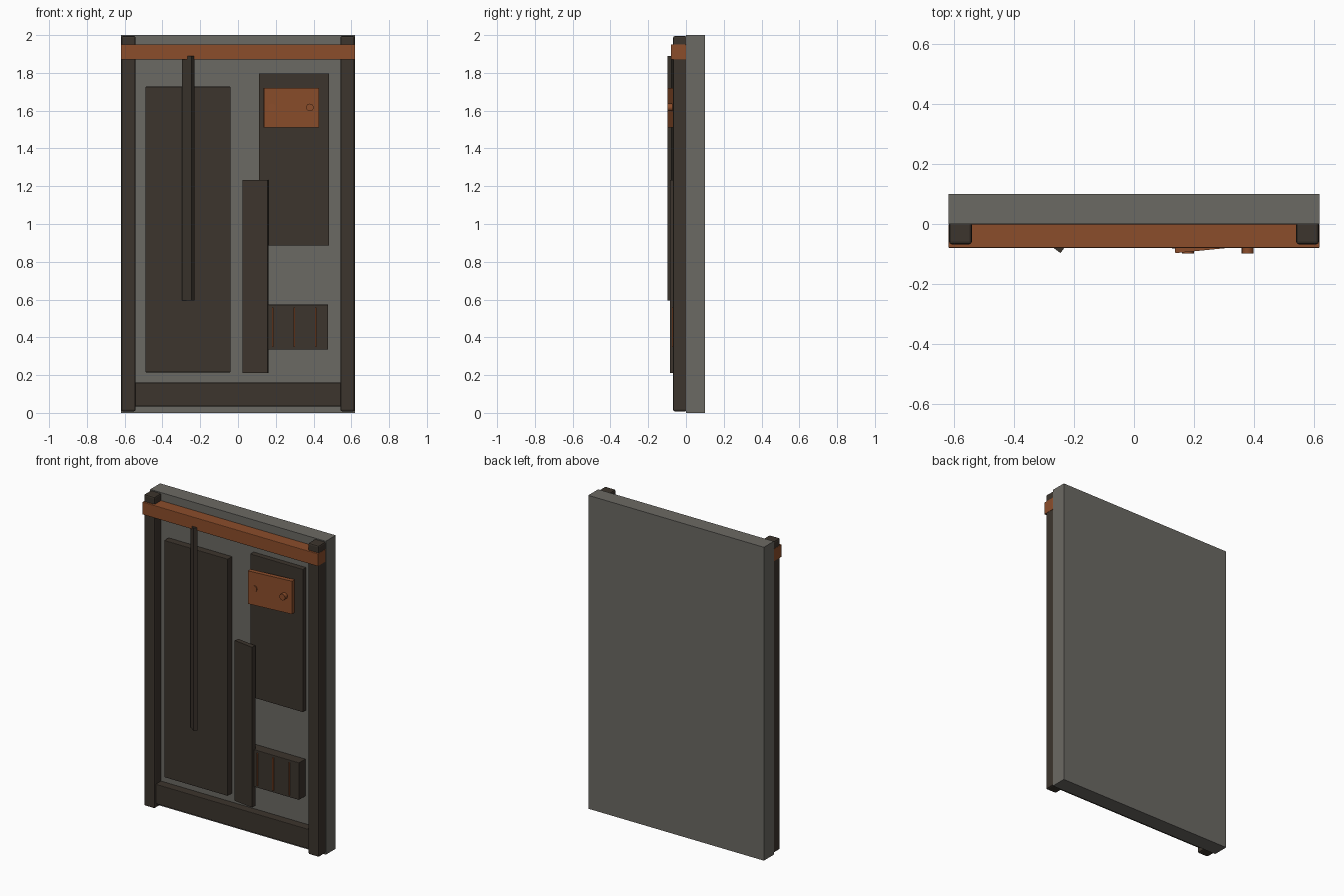
import bpy
from math import radians
from mathutils import Matrix

cube = bpy.data.objects.get("Cube")
if cube:
    bpy.data.objects.remove(cube, do_unlink=True)


def make_material(name, rgb):
    mat = bpy.data.materials.new(name)
    mat.use_nodes = True
    mat.diffuse_color = (*rgb, 1)
    mat.node_tree.nodes["Principled BSDF"].inputs["Base Color"].default_value = (*rgb, 1)
    return mat


grey = make_material("stone_grey", (0.148, 0.142, 0.126))
dark = make_material("dark_brown", (0.045, 0.035, 0.026))
rust = make_material("rust_orange", (0.26, 0.075, 0.024))


def box(name, mat, x, y, z, bevel=0.0, turn=0.0):
    """Box from axis ranges, optionally chamfered and turned about its upright axis."""
    size = [b - a for a, b in (x, y, z)]
    centre = [(a + b) / 2 for a, b in (x, y, z)]
    bpy.ops.mesh.primitive_cube_add(size=1, location=centre)
    ob = bpy.context.object
    ob.name = name
    ob.data.transform(Matrix.Diagonal((*size, 1)))
    ob.rotation_euler.z = radians(turn)
    ob.data.materials.append(mat)
    if bevel:
        mod = ob.modifiers.new("chamfer", "BEVEL")
        mod.width = bevel
        mod.segments = 2
    return ob


# Backing slab
box("wall_slab", grey, (-0.62, 0.62), (0, 0.1), (0, 2))

# Frame: posts, header beam and bottom rail
for side, s in (("left", 1), ("right", -1)):
    x = sorted((s * 0.542, s * 0.618))
    box(side + "_post", dark, x, (-0.068, 0.005), (0.008, 1.995), bevel=0.009)
box("header_beam", rust, (-0.62, 0.62), (-0.08, 0), (1.87, 1.95), bevel=0.003)
box("bottom_rail", dark, (-0.56, 0.56), (-0.055, 0), (0.035, 0.16), bevel=0.003)

# Flat panels and leaning boards
box("tall_panel", dark, (-0.49, -0.04), (-0.046, 0), (0.215, 1.727), bevel=0.003)
box("upper_panel", dark, (0.11, 0.482), (-0.035, 0), (0.885, 1.797), bevel=0.003)
box("short_board", dark, (0.025, 0.16), (-0.076, -0.046), (0.21, 1.233), turn=-8)
box("turned_batten", dark, (-0.294, -0.232), (-0.081, -0.056), (0.595, 1.89), turn=-37)

# Vent box with slats
box("vent_box", dark, (0.12, 0.477), (-0.066, 0), (0.335, 0.573), bevel=0.003)
for i, x in enumerate((0.185, 0.297, 0.411)):
    box(f"vent_slat_{i + 1}", rust, (x - 0.004, x + 0.004), (-0.074, -0.06), (0.35, 0.558))

# Tilted cover plate with two studs
box("cover_plate", rust, (0.136, 0.429), (-0.083, -0.055), (1.51, 1.72), turn=5.7)
for side, x in (("left", 0.38), ("right", 0.18)):
    bpy.ops.mesh.primitive_cylinder_add(vertices=16, radius=0.02, depth=0.04,
                                        location=(x, -0.078, 1.617),
                                        rotation=(radians(90), 0, 0))
    stud = bpy.context.object
    stud.name = side + "_stud"
    stud.data.materials.append(rust)
    bpy.ops.object.shade_smooth_by_angle(angle=radians(35))
